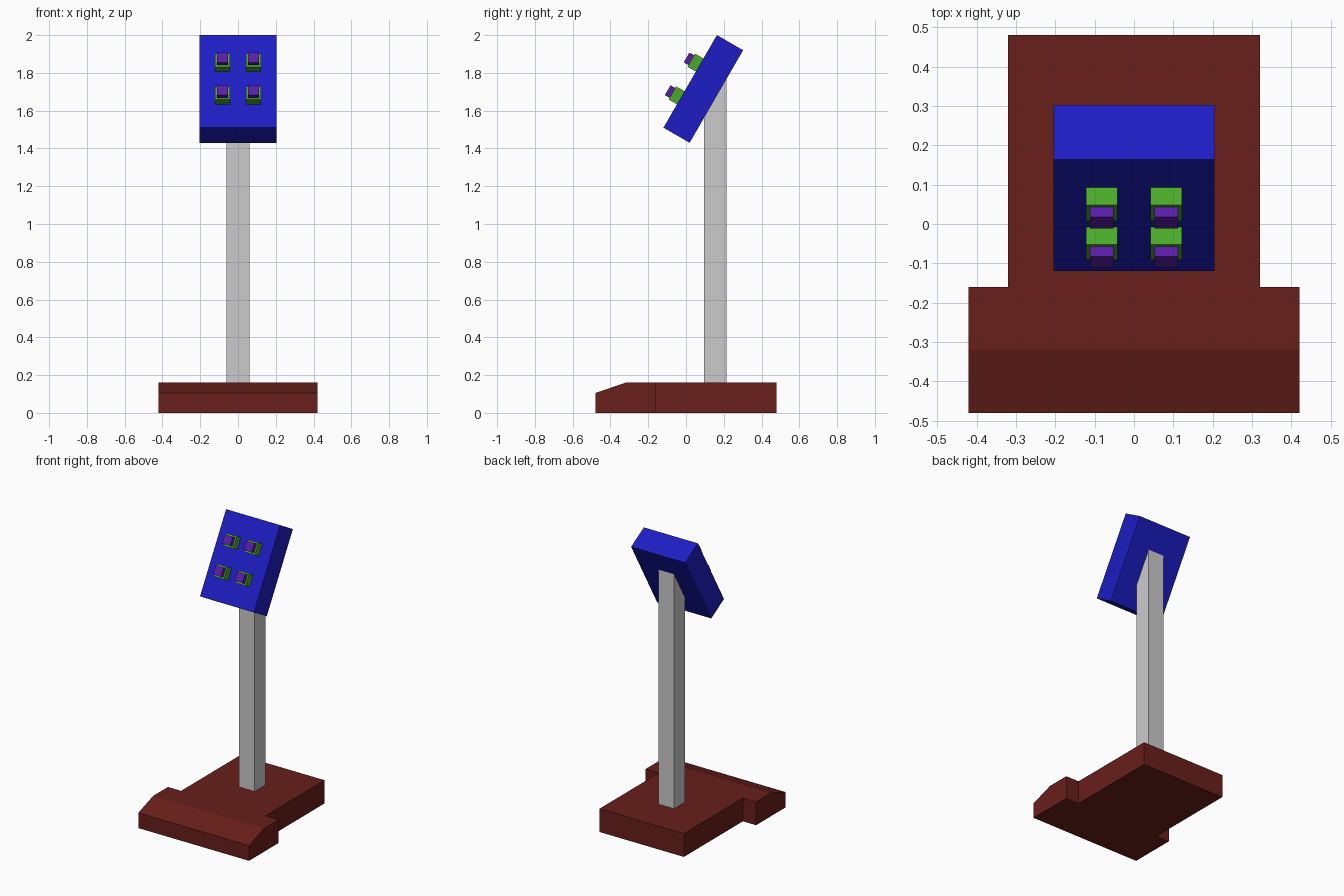
import bpy, bmesh
from math import radians
from mathutils import Matrix, Vector

if "Cube" in bpy.data.objects:
    bpy.data.objects.remove(bpy.data.objects["Cube"])


def material(name, rgb):
    m = bpy.data.materials.new(name)
    m.diffuse_color = (*rgb, 1)
    m.use_nodes = True
    m.node_tree.nodes["Principled BSDF"].inputs["Base Color"].default_value = m.diffuse_color
    return m


RED = material("dark_red", (0.14, 0.014, 0.011))
BLUE = material("blue", (0.012, 0.012, 0.55))
GREEN = material("green", (0.07, 0.40, 0.022))
PURPLE = material("purple", (0.10, 0.012, 0.40))


def finish(name, bm, mat=None):
    bmesh.ops.recalc_face_normals(bm, faces=bm.faces)
    me = bpy.data.meshes.new(name)
    bm.to_mesh(me)
    bm.free()
    ob = bpy.data.objects.new(name, me)
    bpy.context.collection.objects.link(ob)
    if mat:
        me.materials.append(mat)
    return ob


def prism(outline, z0, z1, cut_point, cut_normal):
    """Upright prism whose top is sliced off by a plane."""
    bm = bmesh.new()
    face = bm.faces.new([bm.verts.new((x, y, z0)) for x, y in outline])
    new = bmesh.ops.extrude_face_region(bm, geom=[face], use_keep_orig=True)["geom"]
    bmesh.ops.translate(bm, vec=(0, 0, z1 - z0),
                        verts=[g for g in new if isinstance(g, bmesh.types.BMVert)])
    bmesh.ops.bisect_plane(bm, geom=bm.verts[:] + bm.edges[:] + bm.faces[:],
                           plane_co=cut_point, plane_no=cut_normal, clear_outer=True)
    bmesh.ops.holes_fill(bm, edges=[e for e in bm.edges if e.is_boundary])
    return bm


# Tilted frame of the panel: local -y is out of its front, local z runs up its face
TILT = Matrix.Translation((0, 0.0915, 1.715)) @ Matrix.Rotation(radians(-30), 4, 'X')


def tilted_box(name, centre, size, mat, mirror=False):
    bm = bmesh.new()
    bmesh.ops.create_cube(bm, size=1, matrix=TILT @ Matrix.Translation(centre)
                          @ Matrix.Diagonal((*size, 1)))
    ob = finish(name, bm, mat)
    if mirror:
        mod = ob.modifiers.new("Mirror", 'MIRROR')
        mod.use_axis[0] = True
        mod.use_mirror_merge = False
    return ob


# Base: T-shaped foot with a sloping front
outline = [(-0.42, -0.48), (0.42, -0.48), (0.42, -0.16), (0.32, -0.16),
           (0.32, 0.48), (-0.32, 0.48), (-0.32, -0.16), (-0.42, -0.16)]
finish("base", prism(outline, 0, 0.16, (0, -0.32, 0.16), (0, -0.055, 0.16)), RED)

# Post: square column, cut at the tilt of the panel just inside its back
outline = [(-0.06, 0.095), (0.06, 0.095), (0.06, 0.215), (-0.06, 0.215)]
finish("post", prism(outline, 0.16, 2.0, TILT @ Vector((0, 0.06, 0)),
                     TILT.to_3x3() @ Vector((0, -1, 0))))

# Panel: tilted slab
tilted_box("panel", (0, 0, 0), (0.41, 0.16, 0.566), BLUE)

# Buttons: two rows, mirrored, each a housing with a smaller cap
for row, v in (("upper", 0.1), ("lower", -0.1)):
    tilted_box(row + "_button_housing", (0.082, -0.103, v), (0.08, 0.056, 0.08), GREEN, True)
    tilted_box(row + "_button_cap", (0.082, -0.14, v), (0.06, 0.04, 0.06), PURPLE, True)
